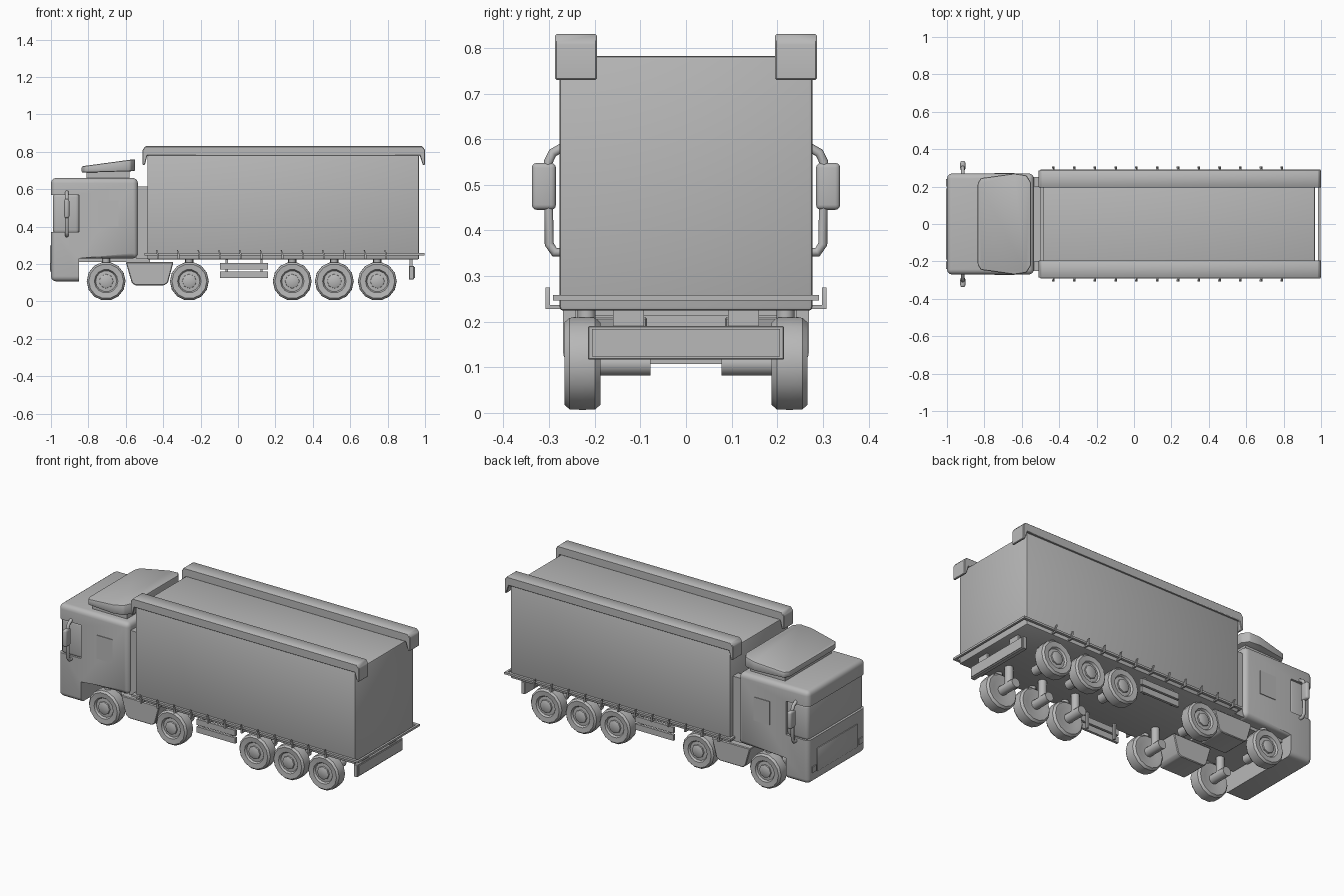
import bpy, bmesh, math
from mathutils import Vector

if "Cube" in bpy.data.objects:
    bpy.data.objects.remove(bpy.data.objects["Cube"])

grey = bpy.data.materials.new("plain grey")
grey.diffuse_color = (0.48, 0.48, 0.48, 1)
grey.use_nodes = True
grey.node_tree.nodes["Principled BSDF"].inputs["Base Color"].default_value = grey.diffuse_color


def finish(name, bm, mirror=False, bevel=0.0, segs=2, keep=None):
    """Bevel, smooth by angle, and link a mesh built in world coordinates."""
    bmesh.ops.recalc_face_normals(bm, faces=bm.faces)
    if bevel:
        edges = [e for e in bm.edges if e.calc_face_angle(0) > 0.4 and (keep is None or keep(e))]
        bmesh.ops.bevel(bm, geom=edges, offset=bevel, segments=segs, profile=0.5,
                        affect='EDGES', clamp_overlap=True)
    for f in bm.faces:
        f.smooth = True
    for e in bm.edges:
        e.smooth = e.calc_face_angle(0) < math.radians(35)
    me = bpy.data.meshes.new(name)
    bm.to_mesh(me)
    bm.free()
    me.materials.append(grey)
    ob = bpy.data.objects.new(name, me)
    bpy.context.collection.objects.link(ob)
    if mirror:
        m = ob.modifiers.new("mirror", 'MIRROR')
        m.use_axis = (False, True, False)
        m.use_mirror_merge = False
    return ob


def prism(name, pts, y0, y1, **kw):
    """Extrude an x-z profile along y."""
    bm = bmesh.new()
    a = [bm.verts.new((x, y0, z)) for x, z in pts]
    b = [bm.verts.new((x, y1, z)) for x, z in pts]
    bm.faces.new(a)
    bm.faces.new(b[::-1])
    for i in range(len(pts)):
        j = (i + 1) % len(pts)
        bm.faces.new((a[i], b[i], b[j], a[j]))
    return finish(name, bm, **kw)


def box(name, x0, x1, y0, y1, z0, z1, **kw):
    return prism(name, [(x0, z0), (x1, z0), (x1, z1), (x0, z1)], y0, y1, **kw)


def lathe(name, prof, cx, cz, n, **kw):
    """Turn an (r, y) profile around a y axis through cx, cz."""
    bm = bmesh.new()
    rings = []
    for r, y in prof:
        rings.append([bm.verts.new((cx + r * math.cos(2 * math.pi * i / n), y,
                                    cz + r * math.sin(2 * math.pi * i / n))) for i in range(n)])
    for a, b in zip(rings, rings[1:]):
        for i in range(n):
            j = (i + 1) % n
            bm.faces.new((a[i], a[j], b[j], b[i]))
    bm.faces.new(rings[0])
    bm.faces.new(rings[-1][::-1])
    return finish(name, bm, mirror=True, **kw)


def post(name, x, y, z0, z1, r, n=12):
    bm = bmesh.new()
    bmesh.ops.create_cone(bm, cap_ends=True, segments=n, radius1=r, radius2=r, depth=z1 - z0)
    bmesh.ops.translate(bm, verts=bm.verts, vec=(x, y, (z0 + z1) / 2))
    return finish(name, bm, mirror=True)


# Cab: side profile with a notch for the wraparound windscreen
def cab_edge(e):
    a, b = e.verts[0].co, e.verts[1].co
    seam = all(abs(v.z - .37) < .001 or abs(v.z - .57) < .001 for v in (a, b))
    inner = all(abs(v.x + .85) < .001 for v in (a, b))
    return not (seam or inner)


prism("cab_body", [(-1, .107), (-.85, .107), (-.85, .23), (-.535, .23), (-.535, .66), (-1, .66),
                   (-1, .57), (-.85, .57), (-.85, .37), (-1, .37)],
      -.27, .27, bevel=.028, segs=4, keep=cab_edge)
box("windscreen", -.99, -.845, -.262, .262, .36, .58, bevel=.022, segs=3)
box("side_window", -.745, -.64, .266, .274, .40, .54, mirror=True)
box("front_grille", -1.005, -.99, -.19, .19, .16, .30, bevel=.004)
box("headlight", -1.005, -.99, .2, .24, .17, .205, mirror=True)
box("side_deflector", -.545, -.48, .20, .25, .23, .615, mirror=True)
box("coupling_plate", -.85, -.47, -.2, .2, .212, .235)

# Roof spoiler: plan outline with sloping top
box("spoiler_base", -.81, -.58, -.22, .22, .65, .70)
half = [(-.836, .215), (-.82, .245), (-.64, .27), (-.575, .26), (-.55, .22)]
outline = half + [(x, -y) for x, y in half[::-1]]
bm = bmesh.new()
low = [bm.verts.new((x, y, .688 + (x + .84) * .03)) for x, y in outline]
top = [bm.verts.new((x, y, .722 + (x + .84) * .135)) for x, y in outline]
bm.faces.new(low)
bm.faces.new(top[::-1])
for i in range(len(outline)):
    j = (i + 1) % len(outline)
    bm.faces.new((low[i], low[j], top[j], top[i]))
finish("roof_spoiler", bm, bevel=.008)

# Mirrors on tube brackets
for side, s in (("left", 1), ("right", -1)):
    cu = bpy.data.curves.new("mirror_bracket_" + side, 'CURVE')
    cu.dimensions = '3D'
    cu.bevel_depth = .01
    cu.bevel_resolution = 2
    path = [(.26, .352), (.288, .352), (.300, .37), (.302, .55), (.292, .57), (.26, .588)]
    sp = cu.splines.new('POLY')
    sp.points.add(len(path) - 1)
    for p, (y, z) in zip(sp.points, path):
        p.co = (-.915, s * y, z, 1)
    cu.materials.append(grey)
    ob = bpy.data.objects.new("mirror_bracket_" + side, cu)
    bpy.context.collection.objects.link(ob)
box("wing_mirror", -.929, -.902, .285, .338, .445, .548, mirror=True, bevel=.011, segs=3)

# Trailer box
box("trailer_box", -.485, .968, -.277, .277, .224, .782, bevel=.008)

# Roof rails with hooked ends
prism("roof_rail", [(-.51, .73), (-.51, .81), (-.495, .83), (.985, .83), (1, .81), (1, .73),
                    (.988, .73), (.972, .78), (-.485, .78), (-.498, .73)],
      .195, .287, mirror=True, bevel=.003, segs=1)

# Lower rail around the box with tie hooks
box("lower_rail_side", -.5, .99, .275, .292, .246, .258, mirror=True)
box("lower_rail_rear", .985, .998, -.292, .292, .246, .258)
box("lower_rail_front", -.5, -.485, -.29, .29, .246, .258)
for i in range(12):
    x = -.43 + i * .111
    prism("tie_hook", [(x - .004, .228), (x + .006, .228), (x + .006, .25), (x - .002, .275),
                       (x - .008, .275), (x - .004, .25)], .298, .308, mirror=True)
    box("tie_hook_arm", x - .004, x + .006, .27, .305, .228, .236, mirror=True)

# Wheels, stub axles and suspension posts
tyre = [(.05, .192), (.06, .19), (.092, .187), (.103, .199), (.104, .227), (.103, .255),
        (.093, .266), (.063, .263), (.056, .252), (.038, .254)]
for x in (-.705, -.26, .29, .515, .745):
    lathe("wheel", tyre, x, .108, 14)
    lathe("wheel_hub", [(.04, .24), (.038, .262), (.03, .266)], x, .108, 8)
    lathe("stub_axle", [(.027, .078), (.027, .2)], x, .108, 14)
    post("suspension_post", x, .135, .1, .235, .023)
    post("wheel_mount", x, .218, .2, .235, .02)

# Fuel tanks
prism("fuel_tank", [(-.6, .21), (-.345, .21), (-.375, .1), (-.395, .086), (-.55, .086), (-.568, .1)],
      .085, .25, mirror=True, bevel=.004, segs=1)

# Side guards
box("side_guard_upper", -.095, .16, .24, .255, .17, .205, mirror=True)
box("side_guard_lower", -.095, .16, .24, .255, .125, .16, mirror=True)
for x in (-.06, .125):
    box("side_guard_post", x - .006, x + .006, .228, .242, .13, .23, mirror=True)

# Rear bumper with raised panel and hangers
box("rear_bumper", .915, .94, -.215, .215, .117, .19, bevel=.002, segs=1)
box("rear_bumper_panel", .93, .945, -.206, .206, .124, .184)
box("bumper_hanger", .918, .932, .092, .16, .18, .23, mirror=True)
